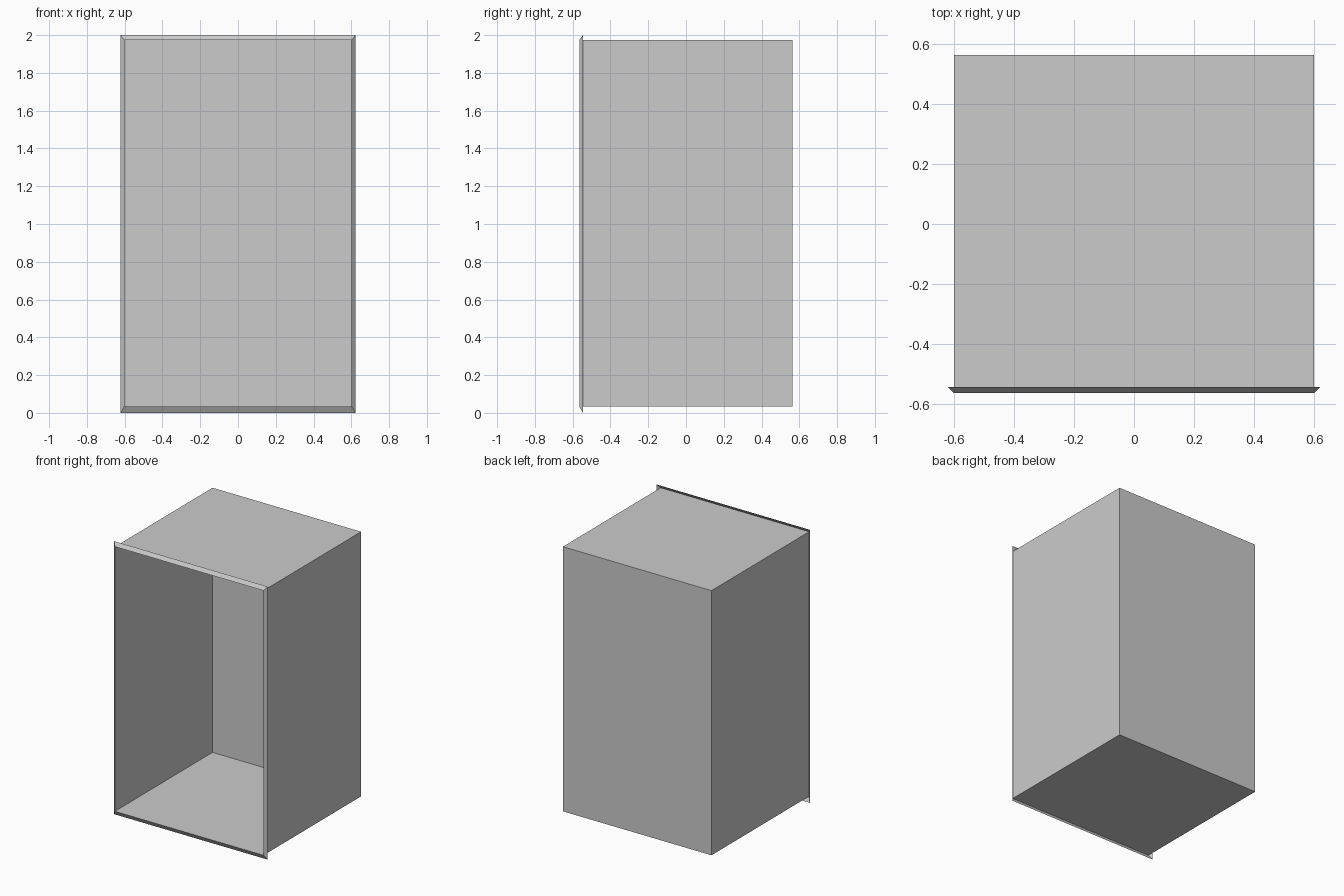
import bpy, bmesh

if "Cube" in bpy.data.objects:
    bpy.data.objects.remove(bpy.data.objects["Cube"])

HALF_X, HALF_Y = 0.602, 0.565    # cabinet shell
Z_LOW, Z_HIGH = 0.034, 1.973
RIM_X, RIM_Y = 0.622, -0.545     # outer edge of the flared rim


def loop(bm, hx, y, z0, z1):
    """Rectangular ring of vertices facing the front."""
    return [bm.verts.new(p) for p in
            ((-hx, y, z0), (hx, y, z0), (hx, y, z1), (-hx, y, z1))]


def bridge(bm, a, b):
    for i in range(4):
        j = (i + 1) % 4
        bm.faces.new((a[i], a[j], b[j], b[i]))


def finish(bm, name):
    mesh = bpy.data.meshes.new(name)
    bm.to_mesh(mesh)
    bm.free()
    bpy.context.collection.objects.link(bpy.data.objects.new(name, mesh))


# Thin-walled cabinet, open at the front
bm = bmesh.new()
front = loop(bm, HALF_X, -HALF_Y, Z_LOW, Z_HIGH)
back = loop(bm, HALF_X, HALF_Y, Z_LOW, Z_HIGH)
bridge(bm, front, back)
bm.faces.new(back[::-1])
finish(bm, "cabinet_shell")

# Sloped rim flaring outwards and backwards from the opening
bm = bmesh.new()
outer = loop(bm, RIM_X, RIM_Y, 0.0, 2.0)
inner = loop(bm, HALF_X, -HALF_Y, Z_LOW, Z_HIGH)
bridge(bm, outer, inner)
finish(bm, "front_rim")
